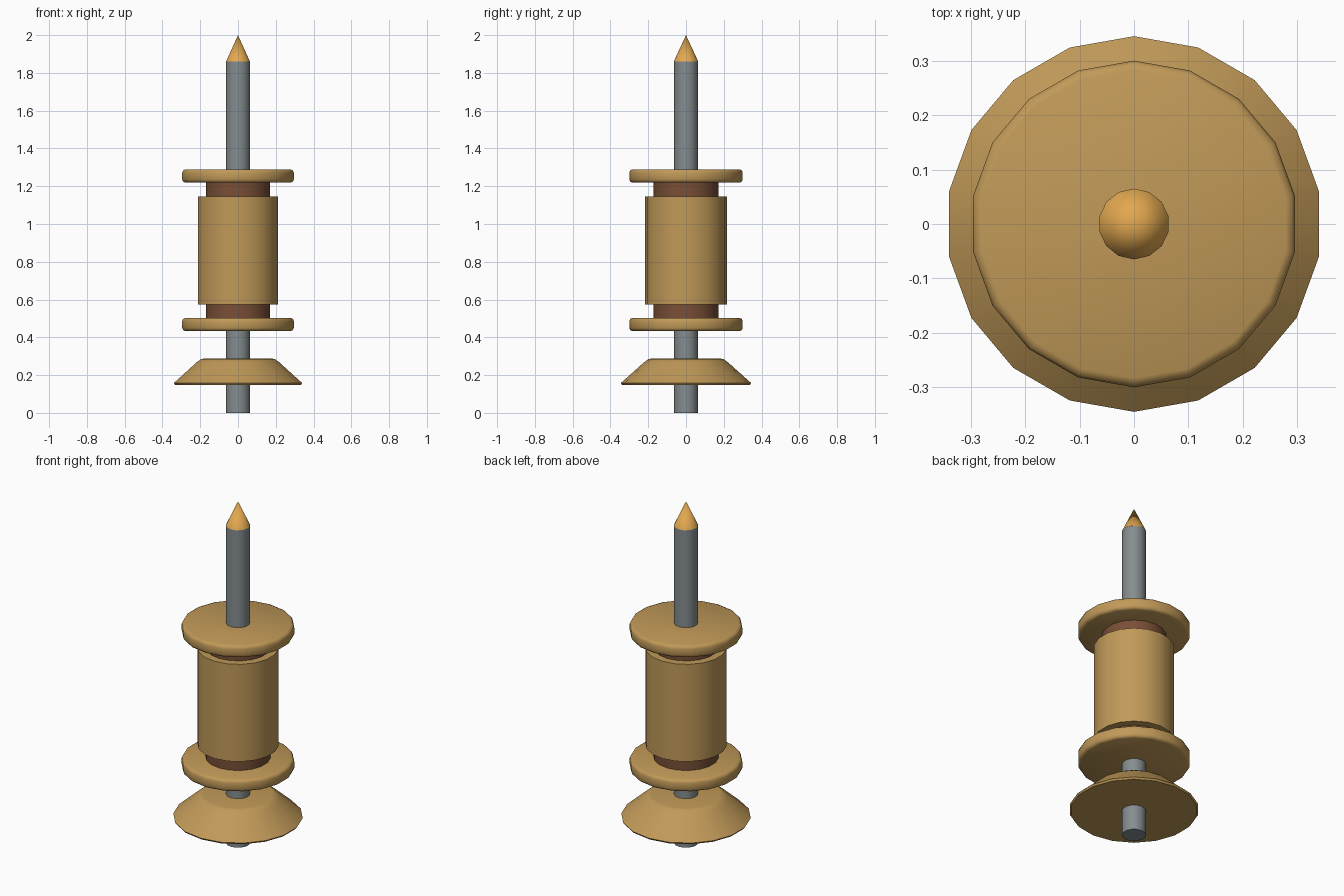
import bpy, bmesh, math

if "Cube" in bpy.data.objects:
    bpy.data.objects.remove(bpy.data.objects["Cube"])


def material(name, rgb):
    m = bpy.data.materials.new(name)
    m.diffuse_color = (*rgb, 1)
    m.use_nodes = True
    m.node_tree.nodes["Principled BSDF"].inputs["Base Color"].default_value = m.diffuse_color
    return m


BRASS = material("brass", (0.53, 0.32, 0.098))
STEEL = material("steel grey", (0.235, 0.265, 0.275))
BROWN = material("dark brown", (0.19, 0.078, 0.038))
AMBER = material("amber", (0.76, 0.39, 0.08))


def lathe(name, profile, mat, sides=18, angle=50):
    """Turn a (radius, height) profile around z; one corner points to +y."""
    bm = bmesh.new()
    rings = []
    for r, z in profile:
        if r == 0:
            rings.append([bm.verts.new((0, 0, z))])
            continue
        steps = [math.pi / 2 + math.tau * i / sides for i in range(sides)]
        rings.append([bm.verts.new((r * math.cos(a), r * math.sin(a), z)) for a in steps])
    for low, high in zip(rings, rings[1:]):
        for i in range(sides):
            j = (i + 1) % sides
            if len(high) == 1:
                bm.faces.new((low[i], low[j], high[0]))
            else:
                bm.faces.new((low[i], low[j], high[j], high[i]))
    # Flat end caps
    bm.faces.new(rings[0][::-1])
    if len(rings[-1]) > 1:
        bm.faces.new(rings[-1])
    mesh = bpy.data.meshes.new(name)
    bm.to_mesh(mesh)
    bm.free()
    mesh.materials.append(mat)
    obj = bpy.data.objects.new(name, mesh)
    bpy.context.collection.objects.link(obj)
    bpy.ops.object.select_all(action='DESELECT')
    obj.select_set(True)
    bpy.context.view_layer.objects.active = obj
    bpy.ops.object.shade_smooth_by_angle(angle=math.radians(angle))
    return obj


# Central rod with pointed tip
lathe("rod", [(0.064, 0), (0.064, 1.86)], STEEL, 14)
lathe("pointed_tip", [(0.065, 1.86), (0, 2.0)], AMBER, 14)

# Conical foot with a thin rim
lathe("foot", [(0.338, 0.148), (0.345, 0.158), (0.222, 0.268), (0.2, 0.284), (0.185, 0.287)], BRASS)

# Spool: core, sleeve and a pair of rounded flanges
lathe("core", [(0.173, 0.49), (0.173, 1.23)], BROWN)
lathe("sleeve", [(0.216, 0.575), (0.216, 1.145)], BRASS)
for name, z in (("lower_flange", 0.433), ("upper_flange", 1.219)):
    lathe(name, [(0.283, z), (0.295, z + 0.005), (0.3, z + 0.017), (0.3, z + 0.053),
                 (0.295, z + 0.065), (0.283, z + 0.07)], BRASS)
